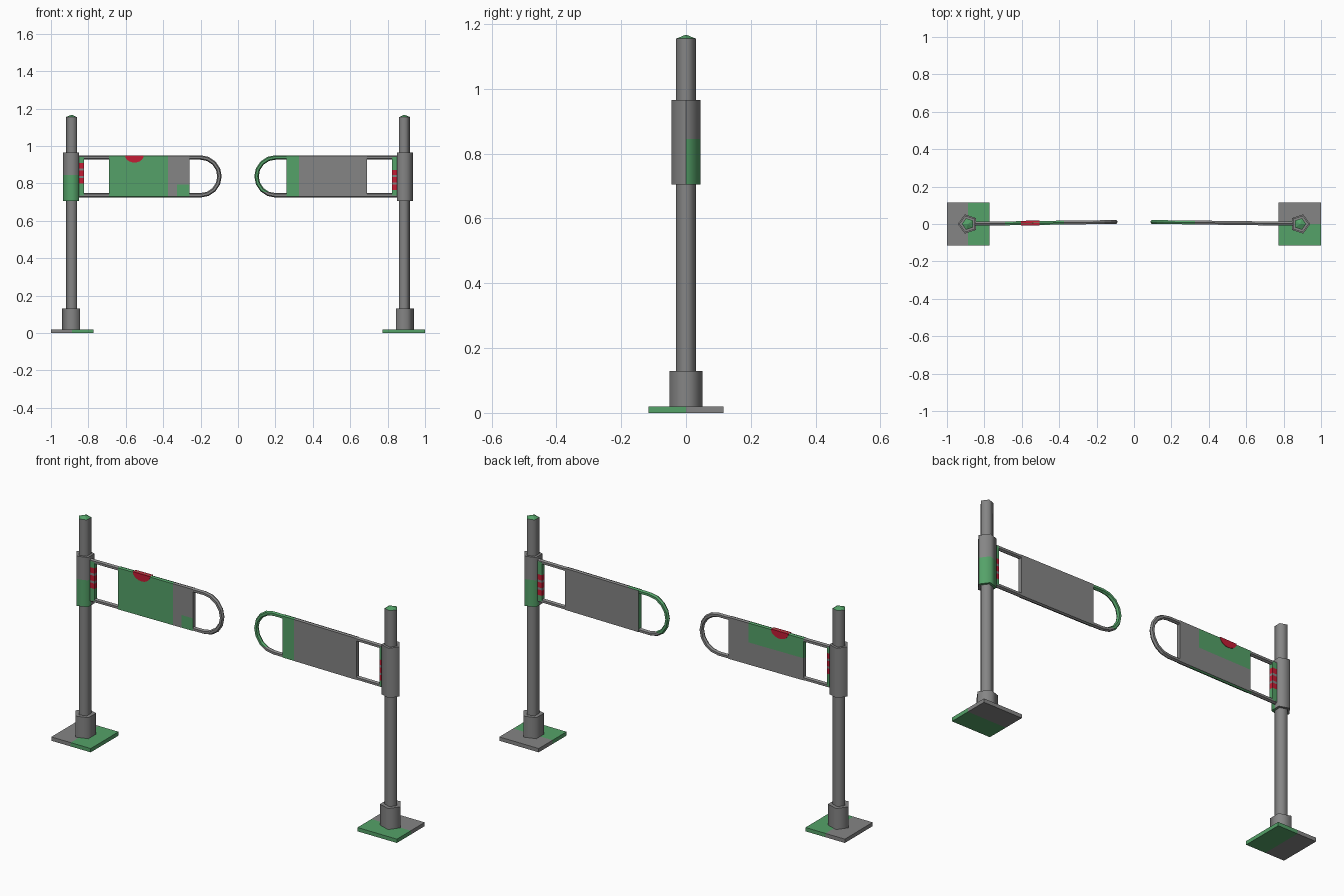
import bpy, bmesh, math
from mathutils import Vector, Matrix

if "Cube" in bpy.data.objects:
    bpy.data.objects.remove(bpy.data.objects["Cube"])

def material(name, rgb):
    m = bpy.data.materials.new(name)
    m.diffuse_color = (*rgb, 1)
    m.use_nodes = True
    m.node_tree.nodes["Principled BSDF"].inputs["Base Color"].default_value = m.diffuse_color
    return m

MATS = [material("steel_grey", (0.235, 0.235, 0.235)),
        material("signal_green", (0.09, 0.36, 0.14)),
        material("sign_red", (0.55, 0.012, 0.035))]
GREY, GREEN, RED = 0, 1, 2
PX = -0.888   # post axis; everything is modelled on the left, then mirrored

def finish(name, bm, side, rule, xcuts=(), ycuts=(), zcuts=(), skew=False, smooth=None):
    """Cut faces on colour borders, colour by rule, mirror to the side, link."""
    for axis, cuts in enumerate((xcuts, ycuts, zcuts)):
        for v in cuts:
            no = Vector((0, 0, 0)); no[axis] = 1
            bmesh.ops.bisect_plane(bm, geom=bm.verts[:] + bm.edges[:] + bm.faces[:],
                                   plane_co=no * v, plane_no=no)
    bmesh.ops.recalc_face_normals(bm, faces=bm.faces)
    bm.normal_update()
    for f in bm.faces:
        f.material_index = rule(f.calc_center_median(), f.normal)
    for v in bm.verts:
        if skew:                      # arms lean slightly backwards to the tips
            v.co.y += 0.001 + 0.0125 * (v.co.x - PX)
        v.co.x *= -side
    bmesh.ops.recalc_face_normals(bm, faces=bm.faces)
    me = bpy.data.meshes.new(name)
    bm.to_mesh(me); bm.free()
    ob = bpy.data.objects.new(("left_" if side < 0 else "right_") + name, me)
    for m in MATS:
        me.materials.append(m)
    bpy.context.collection.objects.link(ob)
    if smooth:
        bpy.ops.object.select_all(action='DESELECT')
        ob.select_set(True)
        bpy.context.view_layer.objects.active = ob
        bpy.ops.object.shade_smooth_by_angle(angle=math.radians(smooth))

def box(x0, x1, y0, y1, z0, z1):
    bm = bmesh.new()
    bmesh.ops.create_cube(bm, size=1)
    for v in bm.verts:
        v.co = Vector((x0 if v.co.x < 0 else x1, y0 if v.co.y < 0 else y1,
                       z0 if v.co.z < 0 else z1))
    return bm

def pentagon(r0, r1, z0, z1):
    """Five-sided prism on the post axis with one corner pointing outwards."""
    bm = bmesh.new()
    bmesh.ops.create_cone(bm, cap_ends=True, segments=5, radius1=r0, radius2=r1, depth=z1 - z0)
    tip = max(bm.verts, key=lambda v: v.co.xy.length).co
    bm.transform(Matrix.Translation((PX, 0, (z0 + z1) / 2)) @
                 Matrix.Rotation(math.pi - math.atan2(tip.y, tip.x), 4, 'Z'))
    return bm

def tube(path, r, sides):
    """Sweep a round section along a path in the xz plane."""
    bm = bmesh.new()
    rings = []
    for i, p in enumerate(path):
        t = (path[min(i + 1, len(path) - 1)] - path[max(i - 1, 0)]).normalized()
        n = Vector((-t.z, 0, t.x))
        rings.append([bm.verts.new(p + n * r * math.cos(a) + Vector((0, r * math.sin(a), 0)))
                      for a in (2 * math.pi * k / sides for k in range(sides))])
    for a, b in zip(rings, rings[1:]):
        for k in range(sides):
            j = (k + 1) % sides
            bm.faces.new((a[k], a[j], b[j], b[k]))
    bm.faces.new(rings[0]); bm.faces.new(rings[-1])
    return bm

def half_disc(cx, top, rx, rz, y):
    """Semicircle hanging from the top edge, seen on both panel faces."""
    bm = bmesh.new()
    pts = [(cx + rx * math.cos(math.pi * k / 10), top - rz * math.sin(math.pi * k / 10))
           for k in range(11)]
    face = bm.faces.new([bm.verts.new((px, -y, pz)) for px, pz in pts])
    ext = bmesh.ops.extrude_face_region(bm, geom=[face])
    for v in ext['geom']:
        if isinstance(v, bmesh.types.BMVert):
            v.co.y = y
    return bm

grey = lambda c, n: GREY
green = lambda c, n: GREEN
red = lambda c, n: RED

# Colour rules that differ between the two sides
def plate_rule(side):
    return lambda c, n: GREEN if (c.x > PX if side < 0 else c.y < 0) else GREY

def sleeve_rule(side):
    return lambda c, n: GREEN if c.z < 0.845 and c.y * side > 0 else GREY

def panel_rule(side):
    def rule(c, n):
        if side > 0:
            return GREEN if c.x > -0.325 and n.y < 0.5 else GREY
        if n.y < -0.5:
            return GREEN if c.x < -0.375 or (c.x > -0.325 and c.z < 0.795) else GREY
        return GREEN if c.x < -0.375 and c.z > 0.845 else GREY
    return rule

def frame_rule(side):
    def rule(c, n):
        if side > 0:
            return GREEN if c.x > -0.325 and c.z > 0.755 else GREY
        if c.z > 0.9:
            return GREEN if -0.69 < c.x < -0.375 else GREY
        return GREEN if -0.70 < c.x < -0.325 and n.z < -0.3 else GREY
    return rule

def hinge_rule(side):
    base = 0.80 if side < 0 else 0.765       # bottom of the lowest red bar
    def rule(c, n):
        k = (c.z - base) / 0.04
        if not 0 <= k < 2.75:
            return GREEN
        return RED if k % 1 < 0.7 else GREY
    return rule

for side in (-1, 1):
    # Post standing on a square plate
    finish("base_plate", box(-1, -0.772, -0.115, 0.115, 0, 0.02), side,
           plate_rule(side), xcuts=[PX], ycuts=[0])
    finish("post_socket", pentagon(0.054, 0.054, 0.02, 0.13), side, grey, smooth=75)
    finish("post", pentagon(0.032, 0.032, 0.1, 1.155), side, grey, smooth=75)
    finish("post_cap", pentagon(0.032, 0.004, 1.155, 1.166), side, green)
    finish("swivel_sleeve", pentagon(0.047, 0.047, 0.705, 0.965), side,
           sleeve_rule(side), ycuts=[0], zcuts=[0.845], smooth=75)

    # Arm: looped tube frame with rounded tip
    cz, rad = 0.8375, 0.101
    path = [Vector((-0.86, 0, cz + rad))]
    path += [Vector((-0.2 + rad * math.sin(a), 0, cz + rad * math.cos(a)))
             for a in (math.pi * k / 8 for k in range(9))]
    path += [Vector((-0.86, 0, cz - rad))]
    finish("arm_frame", tube(path, 0.0118, 6), side, frame_rule(side),
           xcuts=[-0.70, -0.69, -0.375, -0.325], zcuts=[0.755], skew=True)

    # Sign panel filling the frame
    finish("arm_panel", box(-0.69, -0.26, -0.0105, 0.0105, 0.729, 0.946), side,
           panel_rule(side), xcuts=[-0.375, -0.325], zcuts=[0.795, 0.845], skew=True)

    # Striped hinge strip beside the sleeve
    base = 0.80 if side < 0 else 0.765
    finish("hinge_strip", box(-0.86, -0.824, -0.0105, 0.0105, 0.735, 0.94), side,
           hinge_rule(side), skew=True,
           zcuts=[base + 0.04 * k + d for k in range(3) for d in (0, 0.028)])

# Red half-round sign on the left panel only
finish("red_sign", half_disc(-0.554, 0.9495, 0.05, 0.038, 0.0125), -1, red, skew=True)
